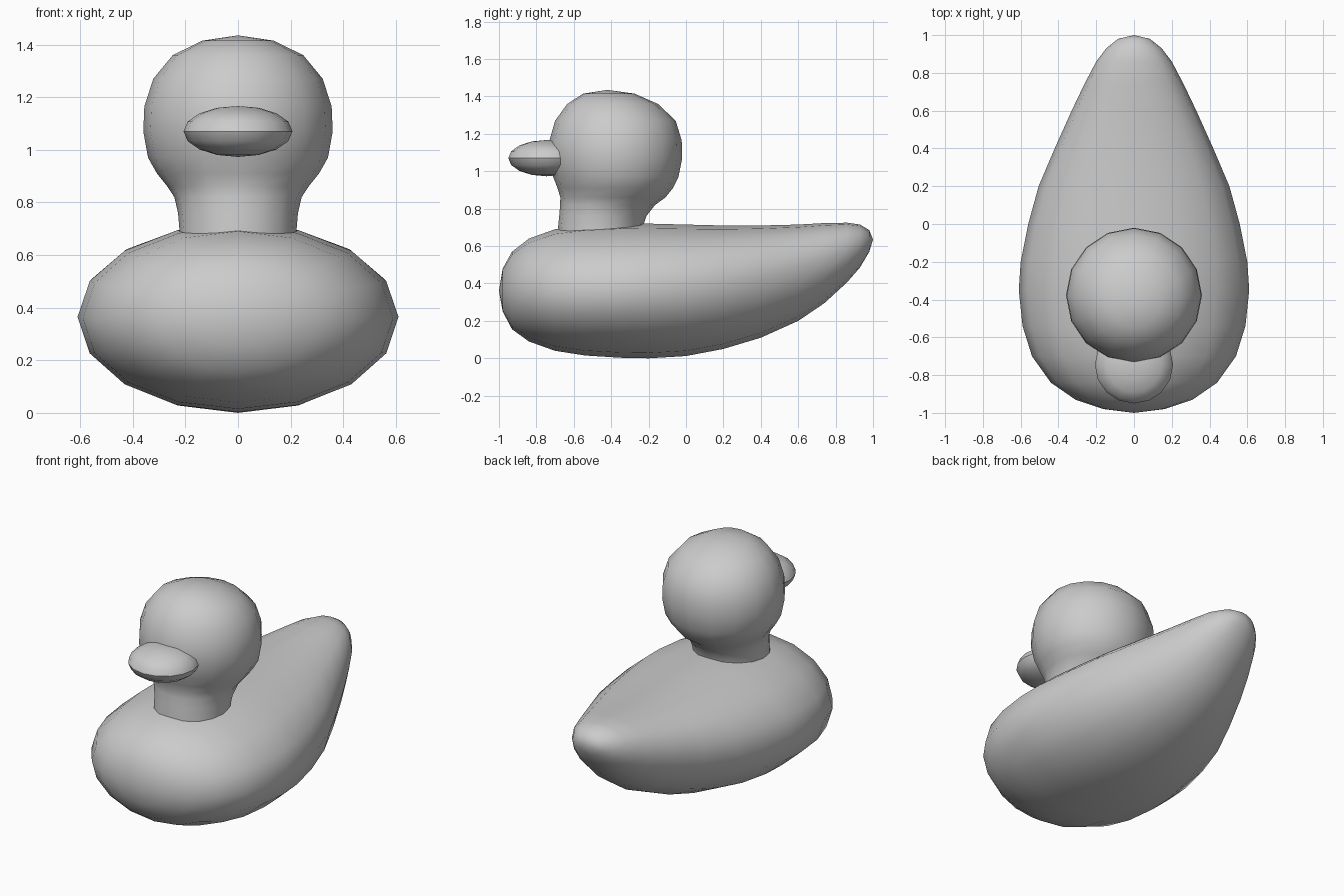
import bpy, bmesh, math
from mathutils import Matrix

if "Cube" in bpy.data.objects:
    bpy.data.objects.remove(bpy.data.objects["Cube"])

SIDES = 16


def finish(name, bm):
    bmesh.ops.recalc_face_normals(bm, faces=bm.faces[:])
    for f in bm.faces:
        f.smooth = True
    mesh = bpy.data.meshes.new(name)
    bm.to_mesh(mesh)
    bm.free()
    obj = bpy.data.objects.new(name, mesh)
    bpy.context.collection.objects.link(obj)
    return obj


def loft(name, rings, start, end):
    """Skin closed rings of points; each end closes on a point or, if None, a flat cap."""
    bm = bmesh.new()
    loops = [[bm.verts.new(p) for p in ring] for ring in rings]
    for a, b in zip(loops, loops[1:]):
        for i in range(SIDES):
            j = (i + 1) % SIDES
            bm.faces.new((a[i], a[j], b[j], b[i]))
    for loop, tip in ((loops[0], start), (loops[-1], end)):
        if tip is None:
            bm.faces.new(loop)
        else:
            v = bm.verts.new(tip)
            for i in range(SIDES):
                bm.faces.new((loop[i], loop[(i + 1) % SIDES], v))
    return finish(name, bm)


ANGLES = [2 * math.pi * i / SIDES for i in range(SIDES)]

# Body stations: y, half width, bottom z, widest z, top z, roundness of the top
body = [
    (-0.98, 0.16, 0.25, 0.36, 0.48, 1), (-0.93, 0.31, 0.155, 0.36, 0.57, 1),
    (-0.84, 0.44, 0.09, 0.36, 0.64, 1), (-0.70, 0.54, 0.04, 0.36, 0.69, 1),
    (-0.54, 0.59, 0.015, 0.36, 0.71, 1), (-0.35, 0.61, 0.003, 0.365, 0.72, 1),
    (-0.20, 0.60, 0.0, 0.37, 0.72, 0.95), (0.0, 0.56, 0.012, 0.38, 0.715, 0.9),
    (0.20, 0.505, 0.05, 0.405, 0.71, 0.85), (0.40, 0.42, 0.11, 0.44, 0.71, 0.8),
    (0.60, 0.33, 0.20, 0.49, 0.715, 0.8), (0.74, 0.263, 0.295, 0.53, 0.723, 0.8),
    (0.86, 0.20, 0.405, 0.575, 0.725, 0.8), (0.93, 0.147, 0.485, 0.605, 0.715, 0.9),
    (0.98, 0.085, 0.57, 0.625, 0.685, 1),
]


def body_ring(y, w, low, mid, high, power):
    pts = []
    for a in ANGLES:
        s = math.sin(a)
        z = mid + (high - mid) * s ** power if s > 0 else mid + (mid - low) * s
        pts.append((w * math.cos(a), y, z))
    return pts


loft("body", [body_ring(*s) for s in body], (0, -1, 0.36), (0, 1, 0.635))

# Head and neck stations: z, half width, front y, back y
head = [
    (0.60, 0.225, -0.69, -0.24), (0.69, 0.222, -0.685, -0.235),
    (0.76, 0.228, -0.678, -0.212), (0.82, 0.242, -0.673, -0.165),
    (0.86, 0.268, -0.672, -0.11), (0.91, 0.308, -0.687, -0.07),
    (0.97, 0.342, -0.71, -0.04), (1.07, 0.36, -0.735, -0.02),
    (1.165, 0.356, -0.73, -0.023), (1.27, 0.322, -0.70, -0.055),
    (1.36, 0.248, -0.635, -0.15), (1.415, 0.135, -0.55, -0.275),
]
loft("head_and_neck",
     [[(w * math.cos(a), (f + b) / 2 + (b - f) / 2 * math.sin(a), z) for a in ANGLES]
      for z, w, f, b in head],
     None, (0, -0.42, 1.435))

# Bill with a sharp line where upper and lower halves meet
bm = bmesh.new()
bmesh.ops.create_uvsphere(bm, u_segments=SIDES, v_segments=8, radius=1)
for e in bm.edges:
    e.smooth = not all(abs(v.co.z) < 1e-4 for v in e.verts)
bm.transform(Matrix.Translation((0, -0.745, 1.07)) @ Matrix.Diagonal((0.207, 0.205, 0.097, 1)))
finish("bill", bm)
